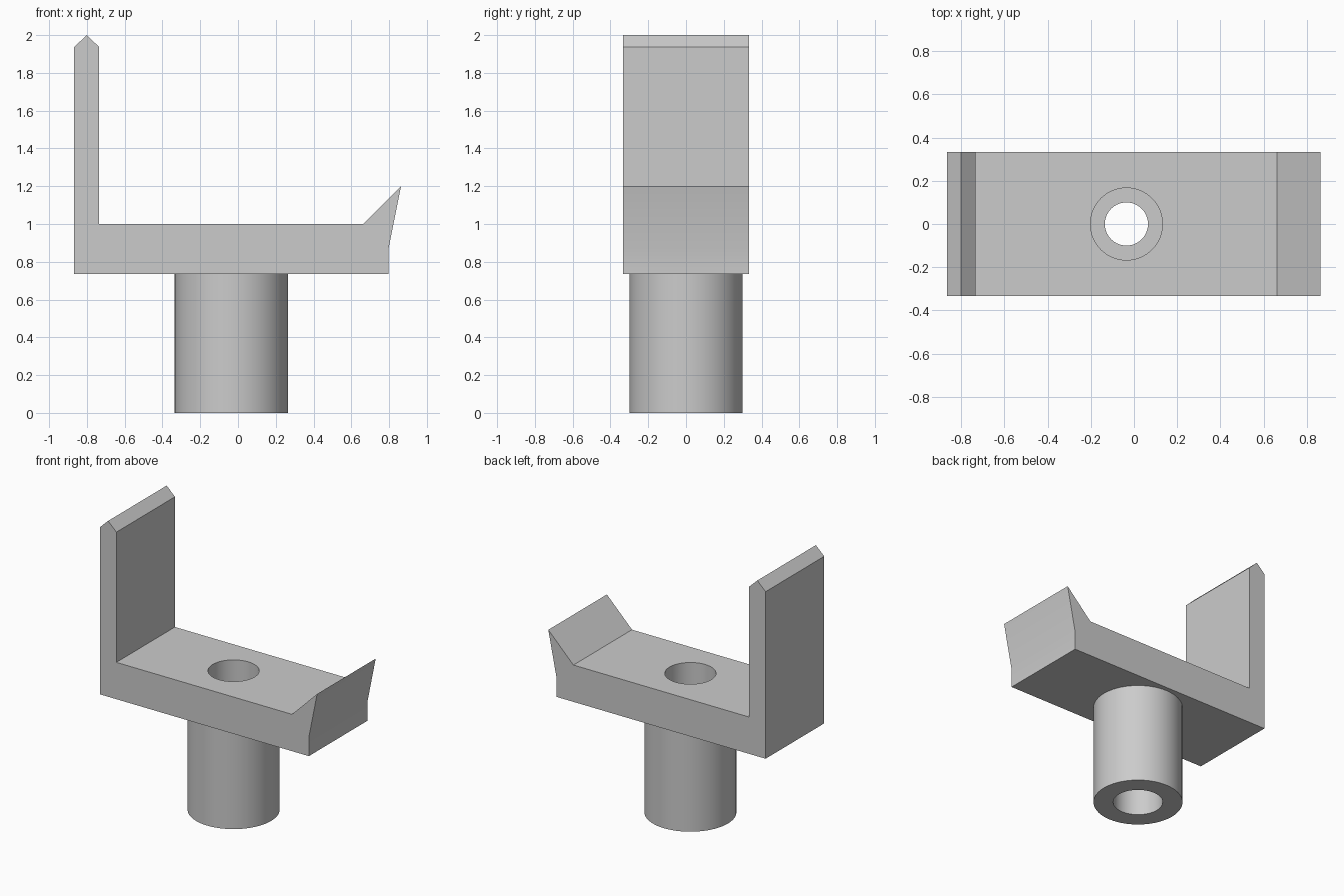
import bpy, bmesh, math

if "Cube" in bpy.data.objects:
    bpy.data.objects.remove(bpy.data.objects["Cube"], do_unlink=True)

GREY = (0.6, 0.6, 0.6, 1)
mat = bpy.data.materials.new("plain grey")
mat.use_nodes = True
mat.diffuse_color = GREY
mat.node_tree.nodes["Principled BSDF"].inputs["Base Color"].default_value = GREY

AXIS_X = -0.035      # shared axis of the post and its bores
HALF_DEPTH = 0.333


def extrude_profile(name, profile, half_depth):
    """Extrude an xz outline along y."""
    bm = bmesh.new()
    face = bm.faces.new([bm.verts.new((x, -half_depth, z)) for x, z in profile])
    new = bmesh.ops.extrude_face_region(bm, geom=[face])["geom"]
    verts = [v for v in new if isinstance(v, bmesh.types.BMVert)]
    bmesh.ops.translate(bm, verts=verts, vec=(0, 2 * half_depth, 0))
    bmesh.ops.recalc_face_normals(bm, faces=bm.faces)
    mesh = bpy.data.meshes.new(name)
    bm.to_mesh(mesh)
    bm.free()
    mesh.materials.append(mat)
    obj = bpy.data.objects.new(name, mesh)
    bpy.context.collection.objects.link(obj)
    return obj


def combine_cylinder(target, name, radius, bottom, top, operation):
    """Join a vertical cylinder to the target, or cut it away."""
    bpy.ops.mesh.primitive_cylinder_add(
        vertices=64, radius=radius, depth=top - bottom,
        location=(AXIS_X, 0, (top + bottom) / 2))
    tool = bpy.context.object
    tool.name = name
    tool.hide_render = True
    tool.data.materials.append(mat)
    mod = target.modifiers.new(name, 'BOOLEAN')
    mod.operation = operation
    mod.solver = 'EXACT'
    mod.object = tool
    bpy.ops.object.select_all(action='DESELECT')
    bpy.context.view_layer.objects.active = target
    target.select_set(True)
    bpy.ops.object.modifier_apply(modifier=mod.name)
    bpy.data.objects.remove(tool, do_unlink=True)


# Bracket: base plate, tall pointed arm and short flared lip
outline = [(-0.867, 0.735), (0.797, 0.735), (0.797, 0.87), (0.863, 1.2),
           (0.663, 1.0), (-0.735, 1.0), (-0.735, 1.937), (-0.801, 2.0),
           (-0.867, 1.937)]
bracket = extrude_profile("bracket_with_post", outline, HALF_DEPTH)

# Round post under the plate
combine_cylinder(bracket, "post", 0.3, 0, 0.9, 'UNION')

# Wide bores from above and below, joined by a narrow through hole
combine_cylinder(bracket, "upper_bore", 0.167, 0.735, 1.1, 'DIFFERENCE')
combine_cylinder(bracket, "lower_bore", 0.167, -0.1, 0.6, 'DIFFERENCE')
combine_cylinder(bracket, "through_hole", 0.1, 0.5, 0.85, 'DIFFERENCE')

bpy.ops.object.shade_smooth_by_angle(angle=math.radians(30))
